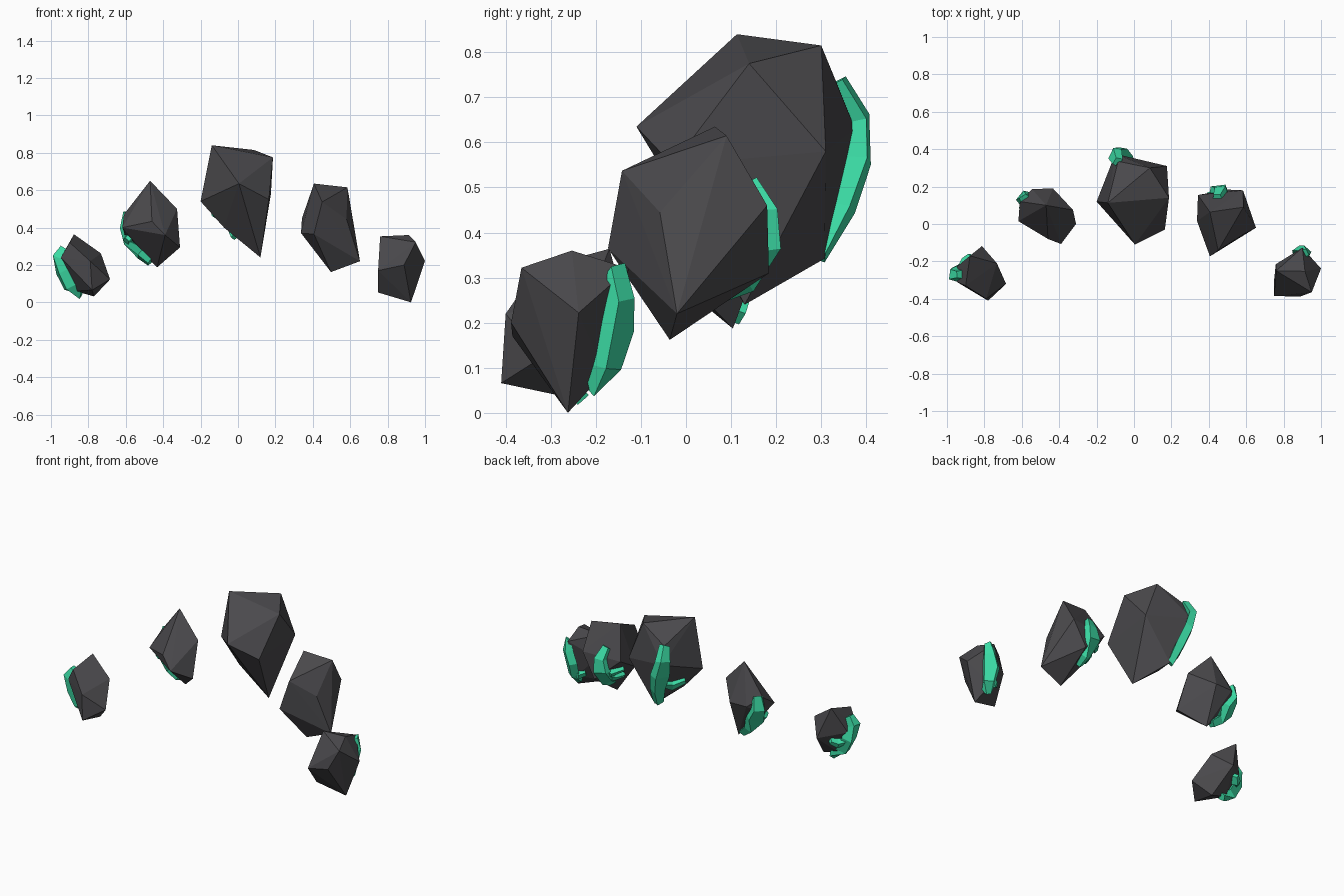
import bpy, bmesh
from mathutils import Vector
from mathutils.bvhtree import BVHTree


def material(name, rgb):
    m = bpy.data.materials.new(name)
    m.diffuse_color = (*rgb, 1)
    return m


STONE = material("dark_stone", (0.068, 0.066, 0.072))
GREEN = material("crystal_green", (0.045, 0.72, 0.38))


def finish(bm, name, mat):
    bmesh.ops.recalc_face_normals(bm, faces=bm.faces)
    me = bpy.data.meshes.new(name)
    bm.to_mesh(me)
    bm.free()
    me.materials.append(mat)
    bpy.context.collection.objects.link(bpy.data.objects.new(name, me))


def vein(bm, tree, path, width, height):
    """Flat-topped crystal strip that hugs the rock surface along a path."""
    pts = [Vector(p) for p in path]
    rings = []
    for i, p in enumerate(pts):
        pos, normal, _, _ = tree.find_nearest(p)
        along = (pts[min(i + 1, len(pts) - 1)] - pts[max(i - 1, 0)]).normalized()
        side = along.cross(normal).normalized()
        end = i in (0, len(pts) - 1)
        w = width * (0.55 if end else 1.0 + 0.15 * (-1) ** i)
        h = height * (0.7 if end else 1.0)
        profile = [(-w, -0.015), (-w * 0.75, h), (w * 0.75, h), (w, -0.015)]
        rings.append([bm.verts.new(pos + side * a + normal * b) for a, b in profile])
    for r, s in zip(rings, rings[1:]):
        for k in range(4):
            j = (k + 1) % 4
            bm.faces.new((r[k], r[j], s[j], s[k]))
    bm.faces.new(rings[0])
    bm.faces.new(rings[-1][::-1])


def rock(name, corners, main, branches, width, height=0.03):
    # Faceted stone as the hull of its corners
    bm = bmesh.new()
    for c in corners:
        bm.verts.new(c)
    bmesh.ops.convex_hull(bm, input=bm.verts[:])
    bmesh.ops.delete(bm, geom=[v for v in bm.verts if not v.link_faces], context='VERTS')
    bmesh.ops.recalc_face_normals(bm, faces=bm.faces)
    tree = BVHTree.FromBMesh(bm)
    finish(bm, name + "_rock", STONE)
    # Crystal vein with side branches
    bm = bmesh.new()
    vein(bm, tree, main, width, height)
    for b in branches:
        vein(bm, tree, b, width * 0.65, height * 0.85)
    finish(bm, name + "_vein", GREEN)


rock("centre",
     [(-.14, .113, .84), (.085, .30, .815), (.187, .14, .775), (.005, -.11, .635),
      (.176, .31, .58), (-.2, .12, .54), (.12, .13, .24), (-.075, .12, .40),
      (0, .307, .342), (-.1, .375, .63), (.165, -.03, .55), (-.085, .335, .73)],
     [(-.10, .34, .745), (-.11, .39, .66), (-.08, .37, .56), (-.06, .35, .45), (-.03, .29, .34)],
     [[(-.07, .36, .48), (-.11, .28, .45), (-.15, .21, .47)]], .05)

rock("right_inner",
     [(.406, .064, .635), (.585, .09, .615), (.45, -.142, .537), (.406, -.173, .365),
      (.58, -.058, .445), (.652, -.02, .22), (.497, -.036, .162), (.337, .016, .37),
      (.583, .18, .46), (.5, .184, .31), (.342, .155, .45)],
     [(.44, .18, .53), (.46, .2, .45), (.45, .2, .37), (.44, .14, .28), (.425, .09, .235)],
     [[(.45, .19, .38), (.40, .16, .35), (.35, .1, .37)],
      [(.44, .16, .33), (.40, .11, .30), (.37, .06, .30)]], .046, .032)

rock("left_inner",
     [(-.47, .1, .65), (-.326, .075, .50), (-.31, 0, .294), (-.433, .104, .187),
      (-.61, .12, .47), (-.605, .1, .36), (-.46, -.08, .433), (-.39, -.107, .36),
      (-.433, .19, .42), (-.545, .187, .42), (-.618, .015, .40)],
     [(-.59, .14, .48), (-.60, .145, .40), (-.58, .14, .32), (-.53, .12, .25), (-.48, .10, .205)],
     [[(-.58, .14, .34), (-.59, .09, .33), (-.59, .05, .34)]], .05, .033)

rock("right_outer",
     [(.76, -.25, .353), (.914, -.253, .36), (.95, -.365, .322), (1, -.238, .222),
      (.925, -.262, 0), (.749, -.385, .17), (.749, -.3, .053), (.888, -.388, .2),
      (.9, -.127, .32), (.88, -.18, .09), (.758, -.215, .22)],
     [(.93, -.15, .33), (.93, -.13, .25), (.91, -.14, .18), (.90, -.17, .1), (.87, -.2, .04)],
     [[(.90, -.15, .12), (.86, -.17, .10), (.82, -.19, .11)]], .042)

rock("left_outer",
     [(-.877, -.17, .364), (-.733, -.21, .262), (-.684, -.32, .123), (-.77, -.25, .032),
      (-.79, -.4, .22), (-.78, -.41, .066), (-.947, -.31, .24), (-.9, -.33, .32),
      (-.95, -.23, .21), (-.813, -.118, .18), (-.87, -.25, .06)],
     [(-.96, -.27, .31), (-.98, -.27, .25), (-.95, -.265, .16), (-.90, -.26, .08), (-.84, -.25, .03)],
     [[(-.93, -.24, .15), (-.90, -.20, .14), (-.87, -.17, .16)]], .042, .045)
